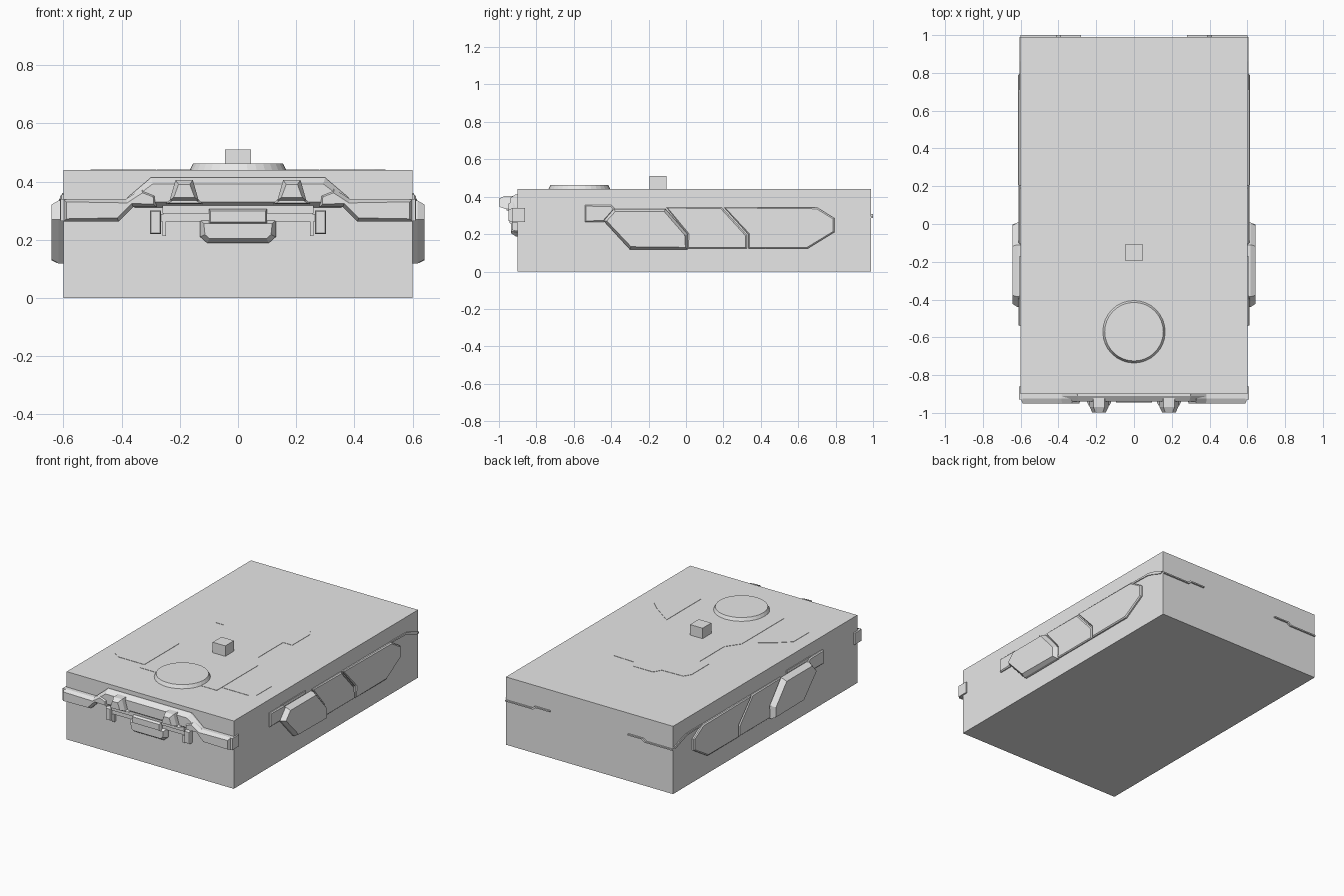
import bpy, bmesh
from mathutils import Vector

if "Cube" in bpy.data.objects:
    bpy.data.objects.remove(bpy.data.objects["Cube"])

grey = bpy.data.materials.new("plain_grey")
grey.use_nodes = True
grey.diffuse_color = (0.8, 0.8, 0.8, 1)
grey.node_tree.nodes["Principled BSDF"].inputs["Base Color"].default_value = (0.8, 0.8, 0.8, 1)

# Outline planes: 2D outline point plus outward distance
PLANES = {
    "front": (lambda u, v, d: Vector((u, -d, v)), Vector((0, -1, 0))),
    "back": (lambda u, v, d: Vector((u, d, v)), Vector((0, 1, 0))),
    "side": (lambda u, v, d: Vector((d, u, v)), Vector((1, 0, 0))),
    "top": (lambda u, v, d: Vector((u, v, d)), Vector((0, 0, 1))),
}


def finish(name, bm, mirror):
    bmesh.ops.recalc_face_normals(bm, faces=bm.faces)
    mesh = bpy.data.meshes.new(name)
    bm.to_mesh(mesh)
    bm.free()
    mesh.materials.append(grey)
    obj = bpy.data.objects.new(name, mesh)
    bpy.context.collection.objects.link(obj)
    if mirror:
        obj.modifiers.new("Mirror", "MIRROR").use_mirror_merge = False
    return obj


def plate(name, plane, outline, base, top, chamfer=0.0, rise=0.0, mirror=False):
    """Extrude an outline from base to top; the last 'rise' is a chamfer."""
    place, out = PLANES[plane]
    bm = bmesh.new()
    face = bm.faces.new([bm.verts.new(place(u, v, base)) for u, v in outline])
    face.normal_update()
    if face.normal.dot(out) < 0:
        face.normal_flip()
    made = bmesh.ops.extrude_face_region(bm, geom=[face], use_keep_orig=True)["geom"]
    lid = [g for g in made if isinstance(g, bmesh.types.BMFace)][0]
    bmesh.ops.translate(bm, vec=out * (top - rise - base), verts=lid.verts)
    lid.normal_update()
    if chamfer:
        if lid.normal.dot(out) < 0:
            lid.normal_flip()
        bmesh.ops.inset_individual(bm, faces=[lid], thickness=chamfer, depth=rise)
    return finish(name, bm, mirror)


def rect(u0, u1, v0, v1):
    return [(u0, v0), (u1, v0), (u1, v1), (u0, v1)]


def both(half):
    """Complete a right-half outline with its reflection."""
    return half + [(-u, v) for u, v in reversed(half)]


# Main body
plate("hull", "top", rect(-0.6, 0.6, -0.9, 0.99), 0, 0.44)

# Roof hatch and sight block
bm = bmesh.new()
bmesh.ops.create_cone(bm, cap_ends=True, segments=32, radius1=0.175, radius2=0.155, depth=0.04)
bmesh.ops.translate(bm, vec=(0, -0.57, 0.442), verts=bm.verts)
finish("roof_hatch", bm, False)
plate("sight_block", "top", rect(-0.045, 0.045, -0.195, -0.105), 0.42, 0.51)

# Shallow raised roof panels
plate("roof_spine", "top", both([(0.275, -0.61), (0.275, -0.18), (0.212, -0.09), (0.212, 0.16),
      (0.278, 0.16), (0.278, 0.34), (0.25, 0.385), (0.1, 0.39), (0.07, 0.44)]), 0.43, 0.442)
plate("roof_side_panel", "top", [(0.28, -0.56), (0.47, -0.56), (0.507, -0.535), (0.507, -0.38),
      (0.42, -0.3), (0.28, -0.2)], 0.43, 0.442, mirror=True)

# Side skirts
plate("skirt_front", "side", [(-0.44, 0.27), (-0.385, 0.335), (-0.11, 0.335), (0.008, 0.2),
      (0.008, 0.118), (-0.3, 0.118)], 0.59, 0.642, 0.016, 0.025, True)
plate("skirt_middle", "side", [(-0.105, 0.343), (0.19, 0.343), (0.325, 0.195), (0.325, 0.122),
      (0.008, 0.122), (0.008, 0.2)], 0.59, 0.612, 0.008, 0.006, True)
plate("skirt_rear", "side", [(0.203, 0.343), (0.7, 0.343), (0.793, 0.285), (0.793, 0.21),
      (0.65, 0.122), (0.333, 0.122), (0.333, 0.198)], 0.59, 0.615, 0.008, 0.006, True)
plate("skirt_nose", "side", [(-0.54, 0.265), (-0.54, 0.355), (-0.4, 0.355), (-0.38, 0.335),
      (-0.44, 0.265)], 0.59, 0.612, 0.008, 0.006, True)
plate("skirt_rail", "side", rect(-0.42, -0.17, 0.34, 0.36), 0.59, 0.605, mirror=True)
plate("rear_fender_lip", "side", [(0.69, 0.335), (0.85, 0.33), (0.9, 0.315), (0.97, 0.29),
      (0.99, 0.3), (0.91, 0.33), (0.86, 0.343), (0.69, 0.345)], 0.59, 0.606, mirror=True)

# Rear stepped ridges
plate("rear_ridge", "back", [(0.28, 0.3), (0.38, 0.3), (0.4, 0.285), (0.6, 0.285), (0.6, 0.293),
      (0.41, 0.293), (0.39, 0.308), (0.28, 0.308)], 0.98, 1.0, mirror=True)

# Nose armour: upper band and swept wings
plate("nose_band", "front", both([(0.355, 0.31), (0.38, 0.345), (0.3, 0.413)]),
      0.89, 0.94, 0.022, 0.03)
plate("nose_wing", "front", [(0.6, 0.262), (0.41, 0.262), (0.36, 0.312), (0.28, 0.312),
      (0.28, 0.355), (0.33, 0.375), (0.385, 0.34), (0.6, 0.34)], 0.89, 0.95, 0.014, 0.025, True)
plate("wing_end", "front", rect(0.59, 0.61, 0.265, 0.34), 0.86, 0.93, mirror=True)

# Headlamps
plate("headlamp_housing", "front", [(0.12, 0.322), (0.145, 0.345), (0.155, 0.405), (0.215, 0.405),
      (0.225, 0.345), (0.25, 0.322)], 0.9, 0.96, 0.01, 0.02, True)
plate("headlamp", "front", [(0.135, 0.335), (0.155, 0.405), (0.215, 0.405), (0.235, 0.335)],
      0.93, 0.998, 0.018, 0.03, True)

# Nose centre: brow, grille bar, hatch and tabs
plate("nose_brow", "front", rect(-0.26, 0.26, 0.29, 0.318), 0.89, 0.925)
plate("nose_bar", "front", both([(0.1, 0.262), (0.3, 0.262), (0.3, 0.282), (0.22, 0.295)]),
      0.89, 0.915)
plate("nose_block", "front", rect(-0.1, 0.1, 0.255, 0.305), 0.89, 0.945, 0.008, 0.01)
plate("lower_hatch", "front", both([(0.105, 0.188), (0.13, 0.21), (0.13, 0.268)]),
      0.89, 0.935, 0.018, 0.025)
plate("tow_tab", "front", rect(0.265, 0.302, 0.22, 0.3), 0.89, 0.93, 0.005, 0.006, True)
plate("tow_pin", "front", rect(0.247, 0.26, 0.213, 0.262), 0.89, 0.92, mirror=True)
